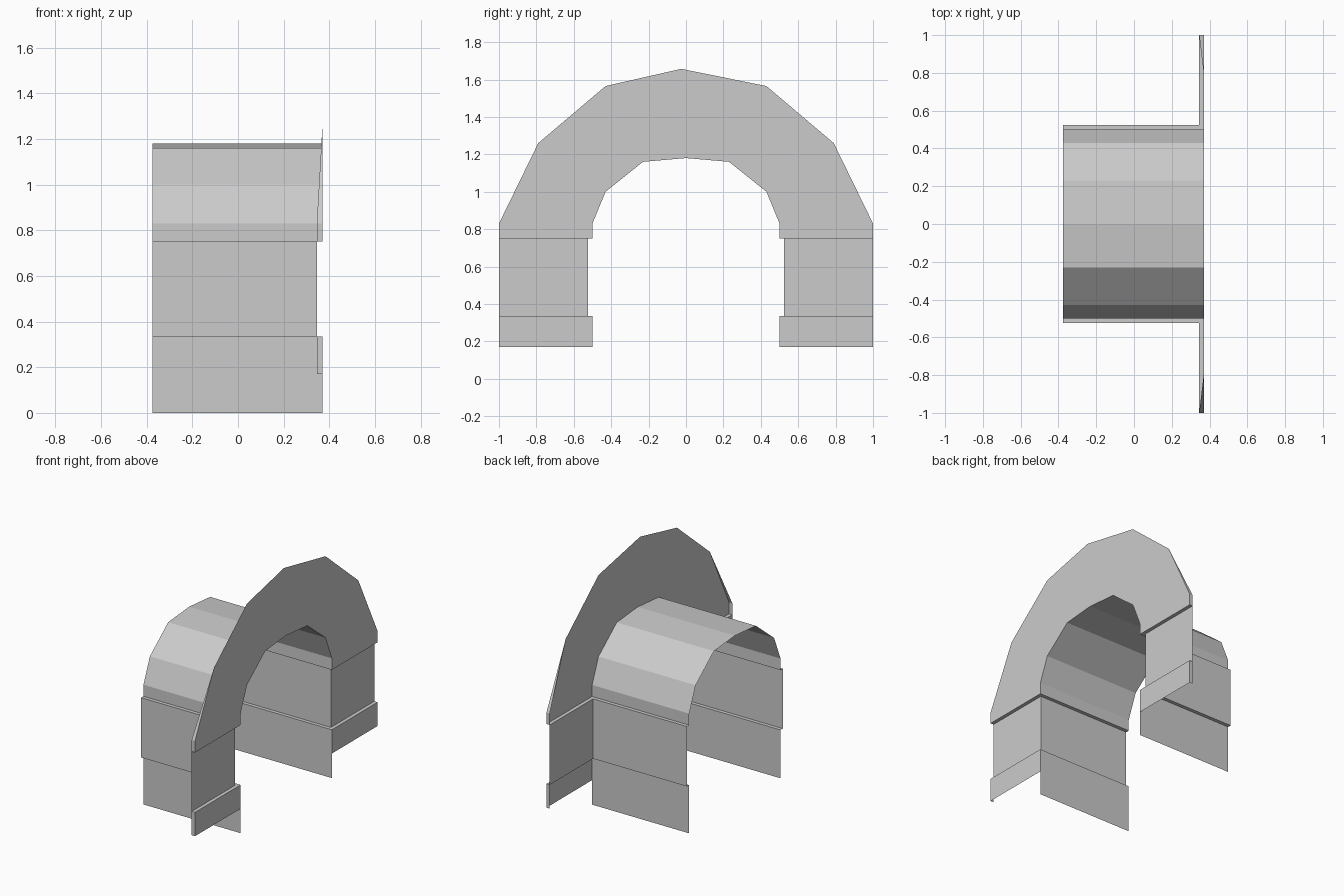
import bpy

if "Cube" in bpy.data.objects:
    bpy.data.objects.remove(bpy.data.objects["Cube"])

stone = bpy.data.materials.new("stone_grey")
stone.diffuse_color = (0.6, 0.6, 0.6, 1)
stone.use_nodes = True
stone.node_tree.nodes["Principled BSDF"].inputs["Base Color"].default_value = stone.diffuse_color

BACK, FRONT, REC = -0.375, 0.37, 0.025   # tunnel ends and groove depth
IN, OUT = 0.5, 1.0                       # opening half width, facade half width
BASE, LOW, HIGH, SPRING = 0.17, 0.335, 0.75, 0.83


def make(name, quads):
    """Build one object from a list of polygons, merging shared corners."""
    verts, index, faces = [], {}, []
    for q in quads:
        f = []
        for p in q:
            k = tuple(round(c, 4) for c in p)
            if k not in index:
                index[k] = len(verts)
                verts.append(k)
            f.append(index[k])
        faces.append(f)
    me = bpy.data.meshes.new(name)
    me.from_pydata(verts, [], faces)
    me.materials.append(stone)
    ob = bpy.data.objects.new(name, me)
    bpy.context.collection.objects.link(ob)
    return ob


def strip(a, b):
    """Quads between two rows of points."""
    return [(a[i], a[i + 1], b[i + 1], b[i]) for i in range(len(a) - 1)]


def mirrored(quads, s):
    """Right side as given, left side flipped in y with winding kept outward."""
    if s > 0:
        return quads
    return [[(x, -y, z) for x, y, z in reversed(q)] for q in quads]


def row(r, z, z_front=None):
    """Plan path of a wall: along the tunnel, then out along the facade."""
    zf = z if z_front is None else z_front
    return [(BACK, IN + r, z), (FRONT - r, IN + r, z), (FRONT - r, OUT, zf)]


for s, side in ((1, "right"), (-1, "left")):
    # plinth: tunnel wall reaches the ground, facade stops higher
    wall = strip(row(0, 0)[:2], row(0, LOW)[:2])
    wall += [((FRONT, IN, BASE), (FRONT, OUT, BASE), (FRONT, OUT, LOW), (FRONT, IN, LOW))]
    wall += [((FRONT, OUT, BASE), (FRONT - REC, OUT, BASE),
              (FRONT - REC, OUT, LOW), (FRONT, OUT, LOW))]
    make("plinth_" + side, mirrored(wall, s))
    # recessed wall with its lower and upper ledges
    rows = [row(0, LOW), row(REC, LOW), row(REC, HIGH), row(0, HIGH)]
    rec = [q for a, b in zip(rows, rows[1:]) for q in strip(a, b)]
    make("recessed_wall_" + side, mirrored(rec, s))
    # tapered outer end of the arch facade
    a, b = (FRONT, OUT, HIGH), (FRONT - REC, OUT, HIGH)
    c, d = (FRONT - REC, OUT, SPRING), (FRONT, OUT, SPRING)
    make("arch_end_" + side, mirrored([(a, b, c, d), (d, c, (FRONT, 0.79, 1.26))], s))

# arch outlines, from the right foot over the crown to the left foot
half_in = [(IN, HIGH), (IN, SPRING), (0.43, 1.0), (0.23, 1.16)]
half_out = [(OUT, HIGH), (OUT, SPRING), (0.79, 1.26), (0.43, 1.565)]


def full(half, crown):
    return half + [crown] + [(-y, z) for y, z in reversed(half)]


inner = full(half_in, (0.0, 1.18))
outer = full(half_out, (-0.025, 1.657))


def at(x, pts):
    return [(x, y, z) for y, z in pts]


# tunnel vault and flat arch facade
make("tunnel_vault", strip(at(BACK, inner), at(FRONT, inner)))
make("arch_facade", strip(at(FRONT, outer), at(FRONT, inner)))
